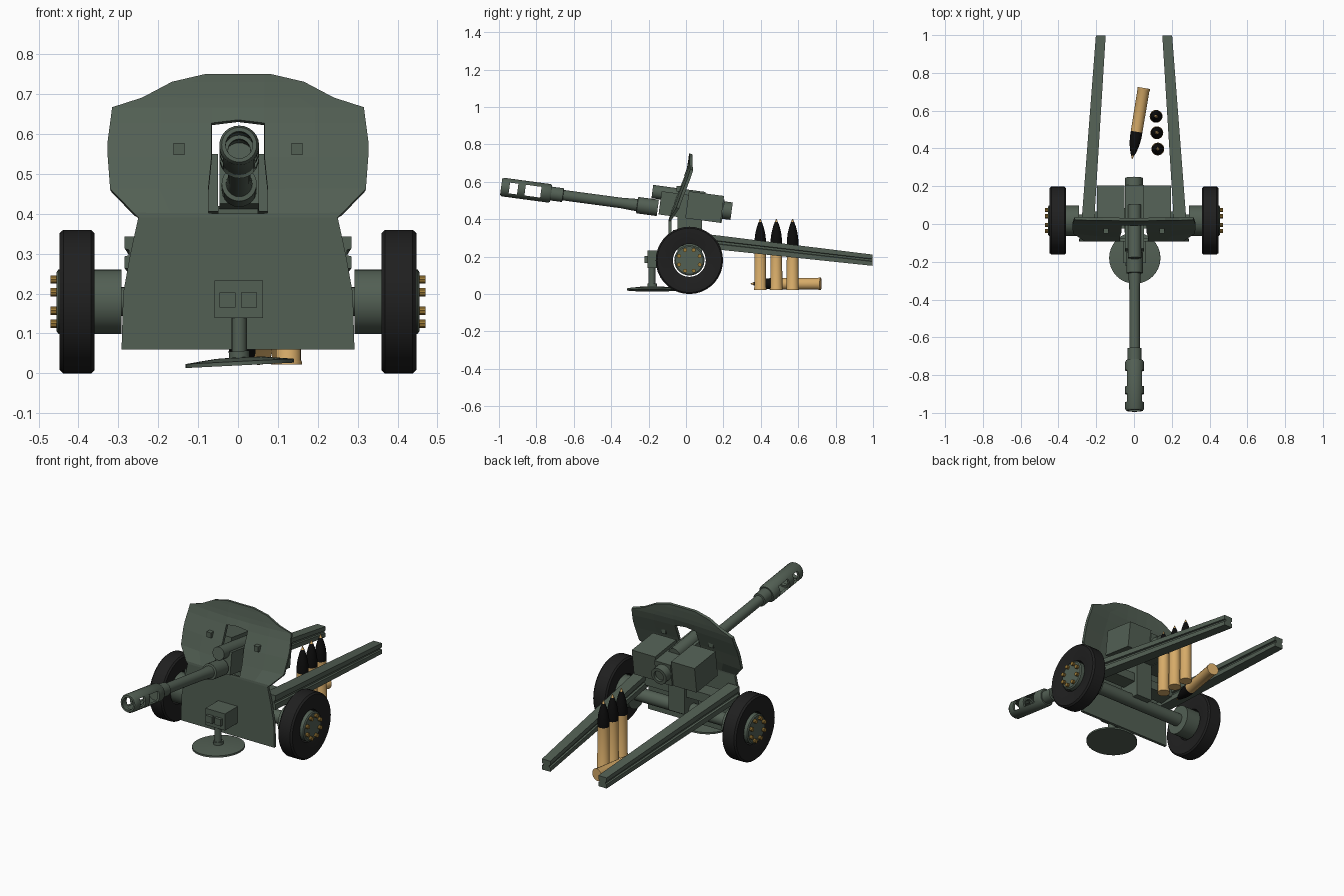
import bpy, bmesh, math
from mathutils import Vector, Matrix

if "Cube" in bpy.data.objects:
    bpy.data.objects.remove(bpy.data.objects["Cube"])


def material(name, rgb):
    m = bpy.data.materials.new(name)
    m.diffuse_color = (*rgb, 1)
    m.use_nodes = True
    m.node_tree.nodes["Principled BSDF"].inputs["Base Color"].default_value = m.diffuse_color
    return m


GREEN = material("olive_paint", (0.085, 0.115, 0.088))
RUBBER = material("rubber", (0.014, 0.014, 0.014))
BRASS = material("brass", (0.68, 0.41, 0.14))
BOLT = material("bolt_brass", (0.34, 0.20, 0.04))
BLACK = material("black_steel", (0.004, 0.004, 0.004))


def finish(name, bm, mat, smooth=False):
    bmesh.ops.remove_doubles(bm, verts=bm.verts, dist=1e-5)
    bmesh.ops.recalc_face_normals(bm, faces=bm.faces)
    me = bpy.data.meshes.new(name)
    bm.to_mesh(me)
    bm.free()
    me.materials.append(mat)
    if smooth:
        me.polygons.foreach_set("use_smooth", [True] * len(me.polygons))
        me.set_sharp_from_angle(angle=math.radians(32))
    ob = bpy.data.objects.new(name, me)
    bpy.context.collection.objects.link(ob)
    return ob


def lathe(name, profile, origin, axis, mat, n=24, closed=False):
    """Revolve (radius, distance) points round an axis."""
    bm = bmesh.new()
    mw = Matrix.Translation(origin) @ Vector(axis).to_track_quat('Z', 'Y').to_matrix().to_4x4()
    rings = [[bm.verts.new(mw @ Vector((r * math.cos(k * math.tau / n), r * math.sin(k * math.tau / n), s)))
              for k in range(n)] for r, s in profile]
    pairs = list(zip(rings, rings[1:])) + ([(rings[-1], rings[0])] if closed else [])
    for a, b in pairs:
        for k in range(n):
            j = (k + 1) % n
            bm.faces.new((a[k], a[j], b[j], b[k]))
    return finish(name, bm, mat, True)


def cylinder(name, r, a, b, mat, n=24):
    d = Vector(b) - Vector(a)
    return lathe(name, [(0, 0), (r, 0), (r, d.length), (0, d.length)], a, d, mat, n)


def box(name, centre, size, mat=GREEN, tilt=0.0):
    bm = bmesh.new()
    mw = Matrix.Translation(centre) @ Matrix.Rotation(tilt, 4, 'X') @ Matrix.Diagonal((*size, 1))
    bmesh.ops.create_cube(bm, size=1, matrix=mw)
    return finish(name, bm, mat)


# Barrel axis: rises towards the muzzle
AXIS = Vector((0, -0.991, 0.133)).normalized()
TILT = -math.atan2(0.133, 0.991)


def on_axis(y, up=0.0, x=0.003):
    return Vector((x, y, 0.474 - (y + 0.25) * 0.134 + up))


# Barrel with stepped collars
lathe("barrel", [(0, -0.1), (0.044, -0.1), (0.044, 0.01), (0.033, 0.012), (0.028, 0.1), (0.028, 0.41),
                 (0.037, 0.412), (0.037, 0.475), (0.031, 0.478), (0.031, 0.49), (0, 0.49)],
      on_axis(-0.25), AXIS, GREEN)

# Hollow muzzle brake with side ports
brake = lathe("muzzle_brake", [(0.0, 0.475), (0.044, 0.475), (0.05, 0.485), (0.05, 0.735), (0.044, 0.745),
                               (0.034, 0.745), (0.034, 0.72), (0.038, 0.72), (0.038, 0.5), (0.0, 0.5)],
              on_axis(-0.25), AXIS, GREEN)
for y, length in ((-0.922, 0.045), (-0.818, 0.085)):
    cut = box("port_cutter", on_axis(y), (0.2, length, 0.058), GREEN, TILT)
    cut.hide_render = True
    cut.hide_viewport = True
    cut.display_type = 'WIRE'
    mod = brake.modifiers.new("port", 'BOOLEAN')
    mod.operation = 'DIFFERENCE'
    mod.solver = 'EXACT'
    mod.object = cut
# Baffle between the ports
lathe("brake_baffle", [(0.028, 0.625), (0.04, 0.625), (0.04, 0.645), (0.028, 0.645)],
      on_axis(-0.25), AXIS, GREEN, closed=True)

# Cradle, recoil cylinder and breech
box("cradle", (0.003, 0.03, 0.465), (0.1, 0.34, 0.125), GREEN, TILT)
cylinder("recoil_cylinder", 0.036, (0.003, -0.18, 0.548), (0.003, 0.1, 0.51), GREEN)
lathe("breech", [(0, 0), (0.047, 0), (0.047, 0.12), (0.03, 0.12), (0.03, 0.105), (0, 0.105)],
      (0.0, 0.125, 0.459), (0, 0.991, -0.133), GREEN)
for sx in (-1, 1):
    box("side_box", (sx * 0.123, 0.1, 0.465), (0.146, 0.19, 0.145), GREEN, TILT)

# Gun shield: rows of (height, depth, half width), window left open
rows = [(0.06, -0.085, 0.292), (0.20, -0.085, 0.288), (0.30, -0.085, 0.270), (0.39, -0.085, 0.25),
        (0.40, -0.084, 0.262), (0.46, -0.064, 0.32), (0.54, -0.036, 0.326), (0.58, -0.02, 0.326),
        (0.625, -0.002, 0.32), (0.665, 0.011, 0.315), (0.69, 0.016, 0.24), (0.73, 0.022, 0.165),
        (0.75, 0.024, 0.08)]
bm = bmesh.new()
grid = []
for z, y, w in rows:
    h = 0.074 if z < 0.5 else 0.066
    xs = [-w, -(w + h) / 2, -h, 0, h, (w + h) / 2, w]
    sweep = 0.02 if z > 0.42 else 0
    grid.append([bm.verts.new((x, y + sweep * (x / 0.32) ** 2,
                               z + (0.008 if z == 0.625 and x == 0 else 0))) for x in xs])
for i in range(len(rows) - 1):
    for j in range(6):
        if j in (2, 3) and 0.40 <= rows[i][0] < 0.62:
            continue
        a, b = grid[i], grid[i + 1]
        bm.faces.new((a[j], a[j + 1], b[j + 1], b[j]))
shield = finish("gun_shield", bm, GREEN)
sol = shield.modifiers.new("thickness", 'SOLIDIFY')
sol.thickness = 0.016
sol.offset = 0
for sx in (-1, 1):
    box("sight_block", (sx * 0.148, -0.03, 0.563), (0.027, 0.04, 0.03))

# Carriage and axle
cylinder("axle", 0.036, (-0.3, 0.015, 0.18), (0.3, 0.015, 0.18), GREEN)
box("carriage_pedestal", (0, 0.02, 0.30), (0.1, 0.13, 0.24))
box("carriage_beam", (0, 0.02, 0.295), (0.46, 0.09, 0.05))

# Front jack with housing, post and foot plate
box("jack_housing", (0.002, -0.147, 0.186), (0.122, 0.118, 0.094))
for x in (-0.026, 0.028):
    box("housing_panel", (x, -0.208, 0.184), (0.04, 0.03, 0.038))
cylinder("jack_post", 0.019, (0.003, -0.182, 0.03), (0.003, -0.182, 0.15), GREEN, 16)
lathe("jack_foot", [(0, -0.008), (0.136, -0.008), (0.136, 0.002), (0.06, 0.011), (0.026, 0.012),
                    (0.026, 0.028), (0, 0.028)], (0.004, -0.18, 0.028), (-0.05, 0, 1), GREEN, 32)

# Wheels, hubs, bolts
for sx in (-1, 1):
    ax = (sx, 0, 0)
    c = (0, 0.018, 0.18)
    lathe("tyre", [(0.088, 0.372), (0.145, 0.36), (0.172, 0.36), (0.18, 0.368), (0.18, 0.438), (0.172, 0.447),
                   (0.145, 0.447), (0.088, 0.435)], c, ax, RUBBER, 36, True)
    lathe("hub", [(0, 0.292), (0.081, 0.292), (0.081, 0.45), (0.074, 0.455), (0, 0.455)], c, ax, GREEN, 28)
    for k in range(8):
        t = (k + 0.5) * math.tau / 8
        y, z = 0.018 + 0.06 * math.cos(t), 0.18 + 0.06 * math.sin(t)
        cylinder("hub_bolt", 0.011, (sx * 0.44, y, z), (sx * 0.47, y, z), BOLT, 10)

# Split trail legs: grooved beam section lofted front to back
section = [(-0.5, -0.5), (0.5, -0.5), (0.5, -0.12), (0.34, -0.08), (0.34, 0.08), (0.5, 0.12),
           (0.5, 0.5), (-0.5, 0.5), (-0.5, 0.12), (-0.34, 0.08), (-0.34, -0.08), (-0.5, -0.12)]
for sx in (-1, 1):
    bm = bmesh.new()
    ends = [[bm.verts.new((sx * x + u * w, y, z + v * h)) for u, v in section]
            for x, y, z, w, h in ((0.25, -0.07, 0.303, 0.068, 0.08), (0.176, 0.997, 0.181, 0.052, 0.06))]
    for k in range(len(section)):
        j = (k + 1) % len(section)
        bm.faces.new((ends[0][k], ends[0][j], ends[1][j], ends[1][k]))
    bm.faces.new(ends[0])
    bm.faces.new(ends[1])
    finish("trail_leg", bm, GREEN)


# Ammunition: brass case, black shell, brass tip
def round_of_ammunition(base, axis):
    lathe("shell_case", [(0, 0), (0.034, 0), (0.034, 0.008), (0.032, 0.012), (0.031, 0.235), (0, 0.235)],
          base, axis, BRASS, 20)
    lathe("shell_body", [(0, 0.235), (0.031, 0.235), (0.031, 0.265), (0.026, 0.305), (0.017, 0.34),
                         (0.009, 0.362), (0, 0.362)], base, axis, BLACK, 20)
    lathe("shell_tip", [(0, 0.36), (0.009, 0.36), (0.002, 0.38), (0, 0.38)], base, axis, BRASS, 12)


for x, y in ((0.126, 0.397), (0.121, 0.483), (0.117, 0.57)):
    round_of_ammunition((x, y, 0.022), (0, 0, 1))
round_of_ammunition((0.052, 0.72, 0.055), (-0.165, -1, 0))
